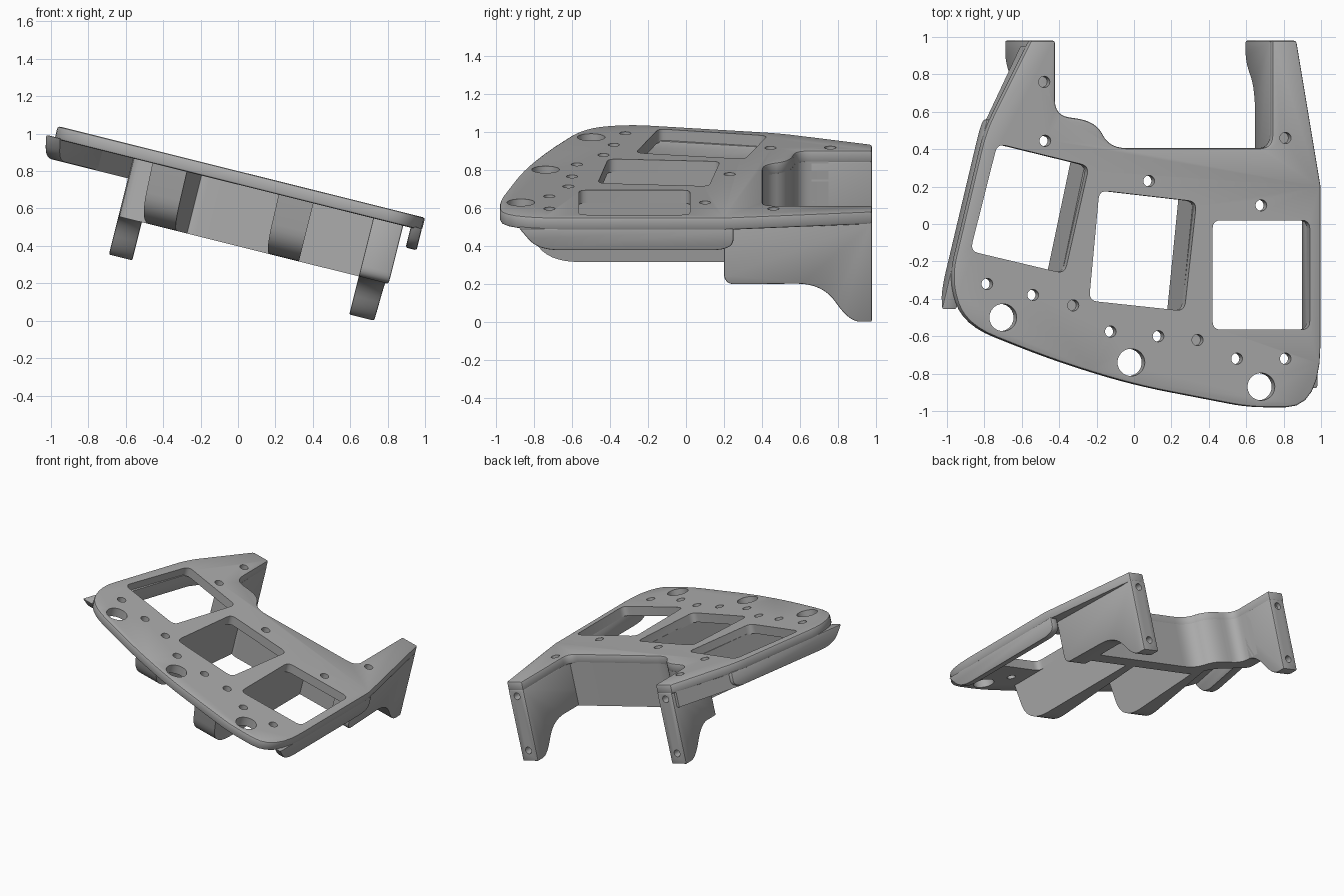
import bpy, bmesh, math
from mathutils import Matrix, Vector

cube = bpy.data.objects.get("Cube")
if cube:
    bpy.data.objects.remove(cube)

TILT = math.radians(14)
COS = math.cos(TILT)
FRAME = Matrix.Translation((0, 0, 0.8)) @ Matrix.Rotation(TILT, 4, 'Y')
THICK = 0.07   # plate thickness
BURY = -0.06   # wall tops sit just inside the plate
RIM = -0.18    # depth of the shallow side walls
DEEP = -0.39   # depth of the ribs and crossbar

grey = bpy.data.materials.new("plain grey")
grey.use_nodes = True
grey.diffuse_color = (0.41, 0.41, 0.41, 1)
grey.node_tree.nodes["Principled BSDF"].inputs["Base Color"].default_value = grey.diffuse_color


def fillet(points, steps=6):
    """Round each corner given as (x, y, radius)."""
    out = []
    for i, p in enumerate(points):
        c = Vector(p[:2])
        r = p[2] if len(p) > 2 else 0
        if r == 0:
            out.append(tuple(c))
            continue
        a = Vector(points[i - 1][:2]) - c
        b = Vector(points[(i + 1) % len(points)][:2]) - c
        a = c + a.normalized() * min(r, a.length * 0.49)
        b = c + b.normalized() * min(r, b.length * 0.49)
        for k in range(steps + 1):
            t = k / steps
            out.append(tuple(a * (1 - t) ** 2 + c * 2 * t * (1 - t) + b * t * t))
    return out


def add_solid(bm, ring_a, ring_b):
    """Join two matching rings into a closed solid."""
    a = [bm.verts.new(p) for p in ring_a]
    b = [bm.verts.new(p) for p in ring_b]
    bm.faces.new(a)
    bm.faces.new(b[::-1])
    n = len(a)
    for i in range(n):
        bm.faces.new((a[i], b[i], b[(i + 1) % n], a[(i + 1) % n]))


def add_prism(bm, plan, low, high):
    add_solid(bm, [(x / COS, y, low) for x, y in plan], [(x / COS, y, high) for x, y in plan])


def finish(bm, name):
    bmesh.ops.recalc_face_normals(bm, faces=bm.faces)
    bm.transform(FRAME)
    mesh = bpy.data.meshes.new(name)
    bm.to_mesh(mesh)
    bm.free()
    mesh.materials.append(grey)
    obj = bpy.data.objects.new(name, mesh)
    bpy.context.collection.objects.link(obj)
    return obj


def prism(name, plan, low, high):
    bm = bmesh.new()
    add_prism(bm, plan, low, high)
    return finish(bm, name)


def wall(name, profile, left, right):
    """Side profile (y, depth) swept across; each side is (x at y=0, slope)."""
    bm = bmesh.new()
    sides = [[((s[0] + s[1] * y) / COS, y, w) for y, w in profile] for s in (left, right)]
    add_solid(bm, *sides)
    return finish(bm, name)


def bevel(obj, width):
    mod = obj.modifiers.new("soft edge", 'BEVEL')
    mod.width = width
    mod.segments = 2
    mod.limit_method = 'ANGLE'
    mod.angle_limit = math.radians(50)


def cut(obj, cutter):
    mod = obj.modifiers.new("cut", 'BOOLEAN')
    mod.operation = 'DIFFERENCE'
    mod.solver = 'EXACT'
    mod.object = cutter


def bake(obj):
    graph = bpy.context.evaluated_depsgraph_get()
    obj.data = bpy.data.meshes.new_from_object(obj.evaluated_get(graph))
    obj.modifiers.clear()


def circle(x, y, r, n=24):
    return [(x + r * math.cos(math.tau * k / n), y + r * math.sin(math.tau * k / n)) for k in range(n)]


# Top plate
outline = fillet([
    (1.0, 0.2), (1.0, -0.98, 0.34), (0.62, -0.98, 0.1), (0.0, -0.86, 0.2), (-0.42, -0.73, 0.2),
    (-0.9, -0.54, 0.18), (-0.98, -0.3, 0.12), (-0.79, 0.5, 0.1), (-0.55, 0.98), (-0.42, 0.98),
    (-0.42, 0.58, 0.08), (-0.2, 0.55, 0.12), (-0.13, 0.405, 0.1), (0.74, 0.405, 0.07),
    (0.74, 0.98), (0.87, 0.98)])
plate = prism("top_plate", outline, -THICK, 0)
bevel(plate, 0.012)

# Window and hole cutters
bm = bmesh.new()
windows = [
    [(-0.73, 0.43), (-0.24, 0.31), (-0.37, -0.265), (-0.875, -0.145)],
    [(-0.185, 0.18), (0.335, 0.12), (0.27, -0.465), (-0.24, -0.41)],
    [(0.42, 0.02), (0.94, 0.02), (0.94, -0.565), (0.42, -0.565)]]
for corners in windows:
    add_prism(bm, fillet([(x, y, 0.045) for x, y in corners], 4), -0.3, 0.2)
for x, y in [(-0.7, -0.5), (-0.015, -0.74), (0.68, -0.87)]:
    add_prism(bm, circle(x, y, 0.073, 36), -0.3, 0.2)
for x, y in [(-0.785, -0.32), (-0.54, -0.38), (-0.325, -0.435), (-0.125, -0.575), (0.13, -0.6),
             (0.34, -0.62), (0.55, -0.72), (0.81, -0.72), (-0.48, 0.76), (-0.475, 0.445),
             (0.08, 0.23), (0.68, 0.1), (0.81, 0.46)]:
    add_prism(bm, circle(x, y, 0.03), -0.3, 0.2)
openings = finish(bm, "opening_cutter")
openings.hide_render = True
cut(plate, openings)


# Ribs between the windows, rounded up at the front
def rib_profile(front):
    return fillet([(0.38, BURY), (0.38, DEEP), (front + 0.06, DEEP, 0.22), (front, BURY)], 10)


wall("right_rib", rib_profile(-0.6), (-0.315, 0.21), (-0.205, 0.086))
wall("left_rib", rib_profile(-0.84), (0.318, 0.1), (0.42, 0))


# Shallow side walls
def rim_profile(front, back):
    return fillet([(back, BURY), (back, RIM, 0.12), (front + 0.1, RIM, 0.12), (front, BURY)], 8)


bevel(wall("left_side_wall", rim_profile(-0.88, 0.25), (0.94, 0), (0.998, 0)), 0.01)
bevel(wall("right_side_wall", rim_profile(-0.46, 0.56), (-0.905, 0.237), (-0.825, 0.237)), 0.01)
wall("right_corner_wall", [(0.47, BURY), (0.47, RIM), (0.95, RIM), (0.95, BURY)],
     (-1.01, 0.47), (-0.94, 0.47))

# Crossbar following the back edge
crossbar = fillet([
    (-0.54, 0.75), (-0.42, 0.75), (-0.42, 0.58, 0.08), (-0.2, 0.55, 0.12), (-0.13, 0.404, 0.1),
    (0.76, 0.404), (0.76, 0.3), (-0.19, 0.3, 0.06), (-0.27, 0.43, 0.08), (-0.54, 0.52, 0.04)])
prism("crossbar", crossbar, DEEP, BURY)


# Back brackets with flared feet
def bracket_profile(front):
    return fillet([(0.98, BURY), (0.98, -0.6), (0.86, -0.6, 0.12), (0.72, DEEP, 0.14),
                   (front, DEEP, 0.06), (front, BURY)], 8)


brackets = [wall("left_bracket", bracket_profile(0.2), (0.74, 0), (0.908, -0.039)),
            wall("right_bracket", bracket_profile(0.56), (-0.545, 0), (-0.42, 0))]

# Blind screw holes in the bracket ends
bm = bmesh.new()
for x in (0.805, -0.483):
    for depth in (-0.11, -0.52):
        ring = circle(x / COS, depth, 0.026)
        add_solid(bm, [(u, 0.9, w) for u, w in ring], [(u, 1.1, w) for u, w in ring])
screws = finish(bm, "screw_cutter")
screws.hide_render = True
for b in brackets:
    bevel(b, 0.008)
    cut(b, screws)

# Apply the modifiers, drop the cutters, smooth the curved faces
parts = [o for o in bpy.context.collection.objects if o.type == 'MESH' and grey.name in o.data.materials]
bpy.context.view_layer.update()
parts = [o for o in parts if o not in (openings, screws)]
for o in parts:
    if o.modifiers:
        bake(o)
for helper in (openings, screws):
    bpy.data.objects.remove(helper)
bpy.ops.object.select_all(action='DESELECT')
for o in parts:
    o.select_set(True)
bpy.context.view_layer.objects.active = plate
bpy.ops.object.shade_smooth_by_angle(angle=math.radians(30))
